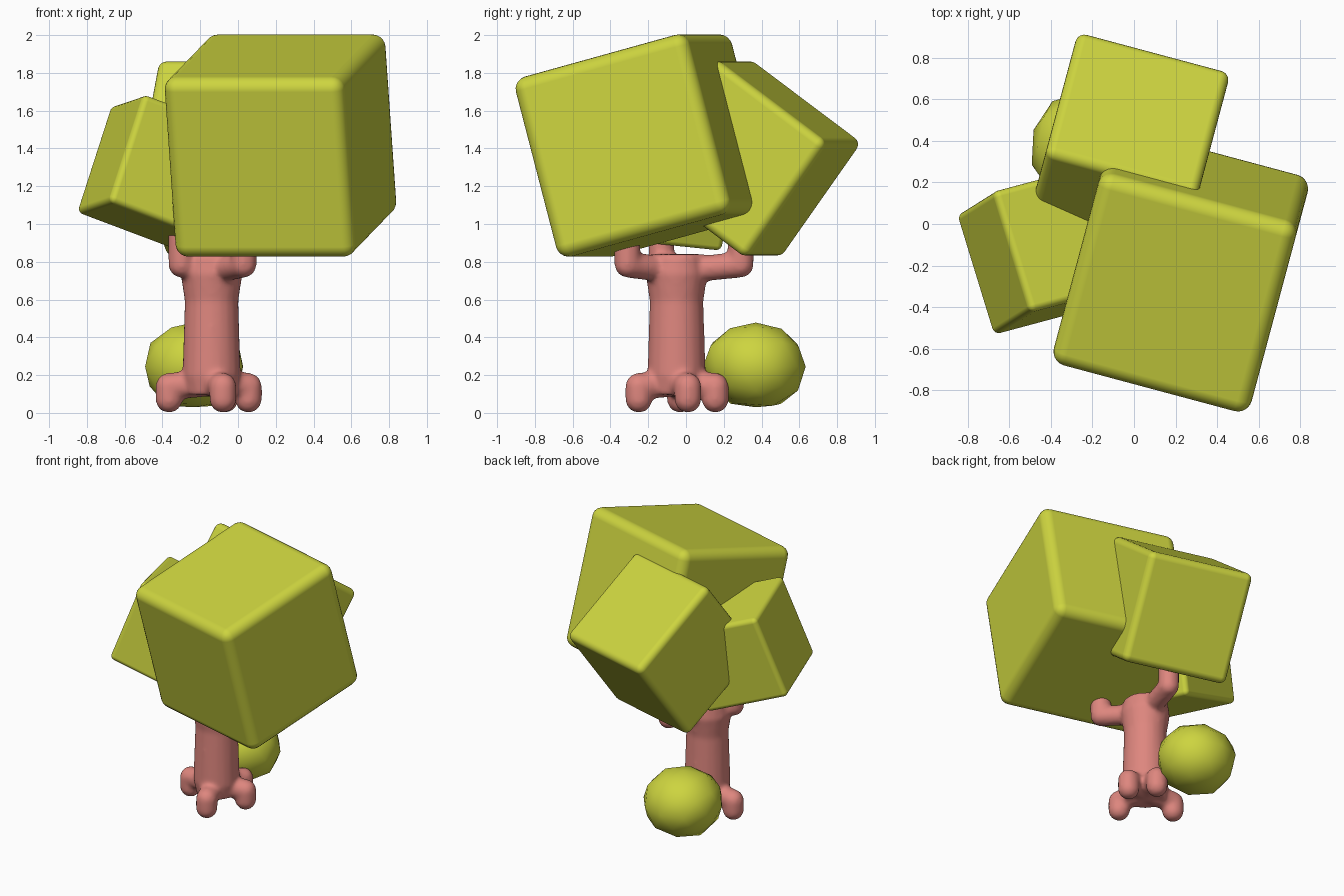
import bpy, bmesh, math, random
from mathutils import Vector, Matrix, Euler

if "Cube" in bpy.data.objects:
    bpy.data.objects.remove(bpy.data.objects["Cube"])


def material(name, rgb):
    m = bpy.data.materials.new(name)
    m.diffuse_color = (*rgb, 1)
    m.use_nodes = True
    m.node_tree.nodes["Principled BSDF"].inputs["Base Color"].default_value = m.diffuse_color
    return m


LEAF = material("leaf_green", (0.61, 0.66, 0.05))
BARK = material("bark_pink", (0.73, 0.24, 0.21))


def make_object(name, bm, mat, smooth=True):
    me = bpy.data.meshes.new(name)
    bm.to_mesh(me)
    bm.free()
    me.materials.append(mat)
    for p in me.polygons:
        p.use_smooth = smooth
    ob = bpy.data.objects.new(name, me)
    bpy.context.collection.objects.link(ob)
    return ob


def leaf_block(name, centre, size, radius, angles):
    """Rounded, tilted cube of foliage."""
    bm = bmesh.new()
    bmesh.ops.create_cube(bm, size=size)
    ob = make_object(name, bm, LEAF)
    ob.location = centre
    ob.rotation_euler = Euler([math.radians(a) for a in angles])
    bev = ob.modifiers.new("round", 'BEVEL')
    bev.width = radius
    bev.segments = 5
    bev.harden_normals = True


# Foliage
leaf_block("foliage_large", (0.225, -0.222, 1.415), 0.985, 0.068, (15, 0, -15))
leaf_block("foliage_back", (-0.036, 0.327, 1.347), 0.76, 0.045, (-36, 0, -15))
leaf_block("foliage_left", (-0.40, -0.115, 1.27), 0.61, 0.032, (-6, 20, 15))


def cone(bm, a, b, ra, rb):
    a, b = Vector(a), Vector(b)
    d = b - a
    m = Matrix.Translation((a + b) / 2) @ d.to_track_quat('Z', 'Y').to_matrix().to_4x4()
    bmesh.ops.create_cone(bm, cap_ends=True, segments=20, radius1=ra, radius2=rb,
                          depth=d.length, matrix=m)


def limb(bm, pts, r):
    """Bent limb with rounded joints."""
    for a, b in zip(pts, pts[1:]):
        cone(bm, a, b, r, r)
    for p in pts:
        bmesh.ops.create_uvsphere(bm, u_segments=20, v_segments=12, radius=r,
                                  matrix=Matrix.Translation(p))


# Trunk with roots and branches fused into one skin
bm = bmesh.new()
CX, CY = -0.14, -0.05
cone(bm, (CX, CY, 0.095), (CX, CY, 0.20), 0.135, 0.155)
cone(bm, (CX, CY, 0.19), (CX, CY, 0.60), 0.155, 0.142)
cone(bm, (CX, CY, 0.59), (CX, CY, 0.74), 0.142, 0.165)
cone(bm, (CX, CY, 0.73), (CX, CY, 0.84), 0.165, 0.15)
for x, y in ((-0.365, -0.03), (-0.08, -0.25), (0.055, 0.01), (-0.07, 0.155)):
    limb(bm, [(CX, CY, 0.16), (x, y, 0.14), (x, y, 0.072)], 0.072)
for x, y, top in ((-0.30, -0.13, 1.02), (0.03, -0.31, 0.92), (-0.06, 0.29, 0.95)):
    limb(bm, [(CX, CY, 0.75), (x, y, 0.785), (x, y, top)], 0.069)
trunk = make_object("trunk", bm, BARK)
rm = trunk.modifiers.new("fuse", 'REMESH')
rm.mode = 'VOXEL'
rm.voxel_size = 0.014
rm.use_smooth_shade = True
sm = trunk.modifiers.new("soften", 'SMOOTH')
sm.factor = 0.5
sm.iterations = 8

# Faceted bush beside the trunk, flat underneath
random.seed(4)
bm = bmesh.new()
bmesh.ops.create_icosphere(bm, subdivisions=2, radius=1)
for v in bm.verts:
    v.co *= random.uniform(0.97, 1.05)
    v.co = Vector((v.co.x * 0.265, v.co.y * 0.27, max(v.co.z * 0.235, -0.215)))
bush = make_object("bush", bm, LEAF)
bush.location = (-0.235, 0.37, 0.245)
bpy.context.view_layer.objects.active = bush
bush.select_set(True)
bpy.ops.object.shade_smooth_by_angle(angle=math.radians(35))
